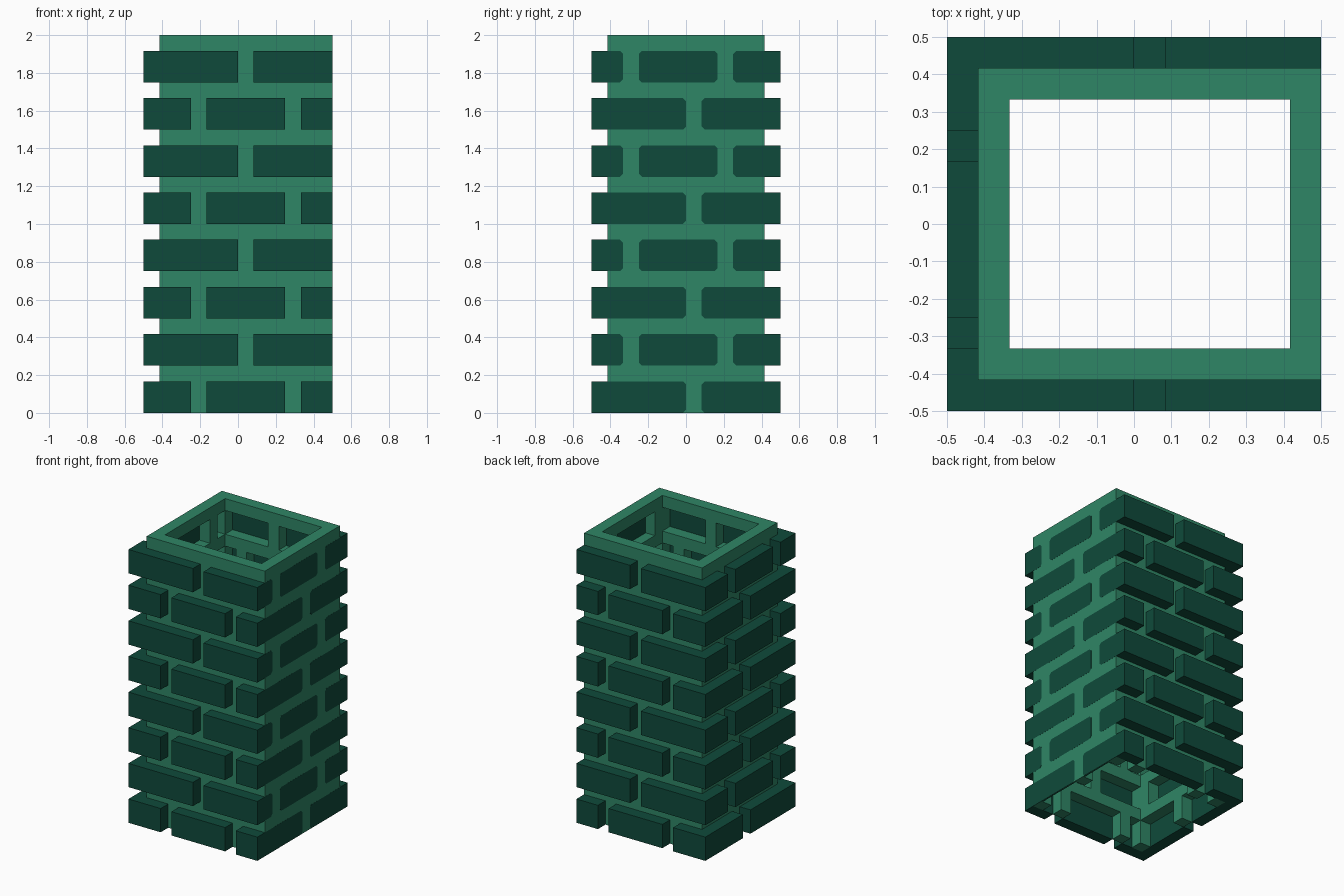
import bpy, bmesh

cube = bpy.data.objects.get("Cube")
if cube:
    bpy.data.objects.remove(cube, do_unlink=True)

U = 1 / 12            # brick module
ROWS = 8              # courses, each 2 units of brick and 1 of mortar
SKIN = 5.93 * U       # inner side of the flat outer skin on the +x wall
FACE = 0.4995         # outer side of that skin


def material(name, rgb):
    m = bpy.data.materials.new(name)
    m.use_nodes = True
    m.diffuse_color = (*rgb, 1)
    bsdf = m.node_tree.nodes["Principled BSDF"]
    bsdf.inputs["Base Color"].default_value = (*rgb, 1)
    bsdf.inputs["Roughness"].default_value = 0.9
    return m


MORTAR = material("mortar green", (0.028, 0.238, 0.133))
BRICK = material("dark brick green", (0.0048, 0.0685, 0.0435))


def box(bm, x0, x1, y0, y1, z0, z1):
    v = bmesh.ops.create_cube(bm, size=1)["verts"]
    bmesh.ops.scale(bm, vec=(x1 - x0, y1 - y0, z1 - z0), verts=v)
    bmesh.ops.translate(bm, vec=((x0 + x1) / 2, (y0 + y1) / 2, (z0 + z1) / 2), verts=v)


def finish(bm, name, mat):
    bmesh.ops.recalc_face_normals(bm, faces=bm.faces)
    me = bpy.data.meshes.new(name)
    bm.to_mesh(me)
    bm.free()
    me.materials.append(mat)
    ob = bpy.data.objects.new(name, me)
    bpy.context.collection.objects.link(ob)


# Brick spans in modules, for even and odd courses
X_SPANS = [[(-6, -3), (-2, 3), (4, 6)], [(-6, 0), (1, 6)]]
Y_SPANS = [[(-6, 0), (1, 6)], [(-6, -4), (-3, 2), (3, 6)]]


def gaps(spans):
    return [(a[1] * U, b[0] * U) for a, b in zip(spans, spans[1:])]


def course(k):
    return 3 * k * U, (3 * k + 2) * U, (3 * k + 3) * U


# Mortar frame: corner posts, level beds and upright joints, open behind bricks
bm = bmesh.new()
x_walls = [(-5 * U, -4 * U), (5 * U, SKIN)]
y_walls = [(-5 * U, -4 * U), (4 * U, 5 * U)]
for xw in x_walls:
    for yw in y_walls:
        box(bm, *xw, *yw, 0, 2)
for k in range(ROWS):
    z0, z1, z2 = course(k)
    for yw in y_walls:
        box(bm, -4 * U, 5 * U, *yw, z1, z2)
        for g in gaps(X_SPANS[k % 2]):
            box(bm, *g, *yw, z0, z1)
    for xw in x_walls:
        box(bm, *xw, -4 * U, 4 * U, z1, z2)
        for g in gaps(Y_SPANS[k % 2]):
            box(bm, *xw, *g, z0, z1)
# Flat skin closing the +x wall
box(bm, SKIN, FACE, -5 * U, 5 * U, 0, 2)
finish(bm, "mortar_frame", MORTAR)

# Raised bricks on the front, back and -x walls
for name, y in (("front_bricks", -6 * U), ("back_bricks", 5 * U)):
    bm = bmesh.new()
    for k in range(ROWS):
        z0, z1, _ = course(k)
        for a, b in X_SPANS[k % 2]:
            box(bm, a * U, b * U, y, y + U, z0, z1)
    finish(bm, name, BRICK)

bm = bmesh.new()
for k in range(ROWS):
    z0, z1, _ = course(k)
    for a, b in Y_SPANS[k % 2]:
        box(bm, -6 * U, -5 * U, max(a, -5) * U, min(b, 5) * U, z0, z1)
finish(bm, "right_side_bricks", BRICK)


def clipped_plate(bm, y0, y1, z0, z1, clip0, clip1, c=0.016):
    """Thin plate on the +x face with clipped corners at the chosen ends."""
    a, b = c * clip0, c * clip1
    pts = [(y0 + a, z0), (y1 - b, z0)] + [(y1, z0 + b), (y1, z1 - b)] * clip1
    pts += [(y1 - b, z1), (y0 + a, z1)] + [(y0, z1 - a), (y0, z0 + a)] * clip0
    f = bm.faces.new([bm.verts.new((FACE - 0.001, y, z)) for y, z in pts])
    ext = bmesh.ops.extrude_face_region(bm, geom=[f])["geom"]
    moved = [v for v in ext if isinstance(v, bmesh.types.BMVert)]
    bmesh.ops.translate(bm, vec=(0.0015, 0, 0), verts=moved)


# Flush bricks on the +x wall, and their backs inside the openings
outer, inner = bmesh.new(), bmesh.new()
for k in range(ROWS):
    z0, z1, _ = course(k)
    for a, b in Y_SPANS[k % 2]:
        clipped_plate(outer, max(a, -5) * U, min(b, 5) * U, z0, z1, int(a > -5), int(b < 5))
        if min(b, 4) > max(a, -4):
            box(inner, SKIN - 0.006, SKIN, max(a, -4) * U, min(b, 4) * U, z0, z1)
finish(outer, "left_side_flush_bricks", BRICK)
finish(inner, "left_side_brick_backs", BRICK)
